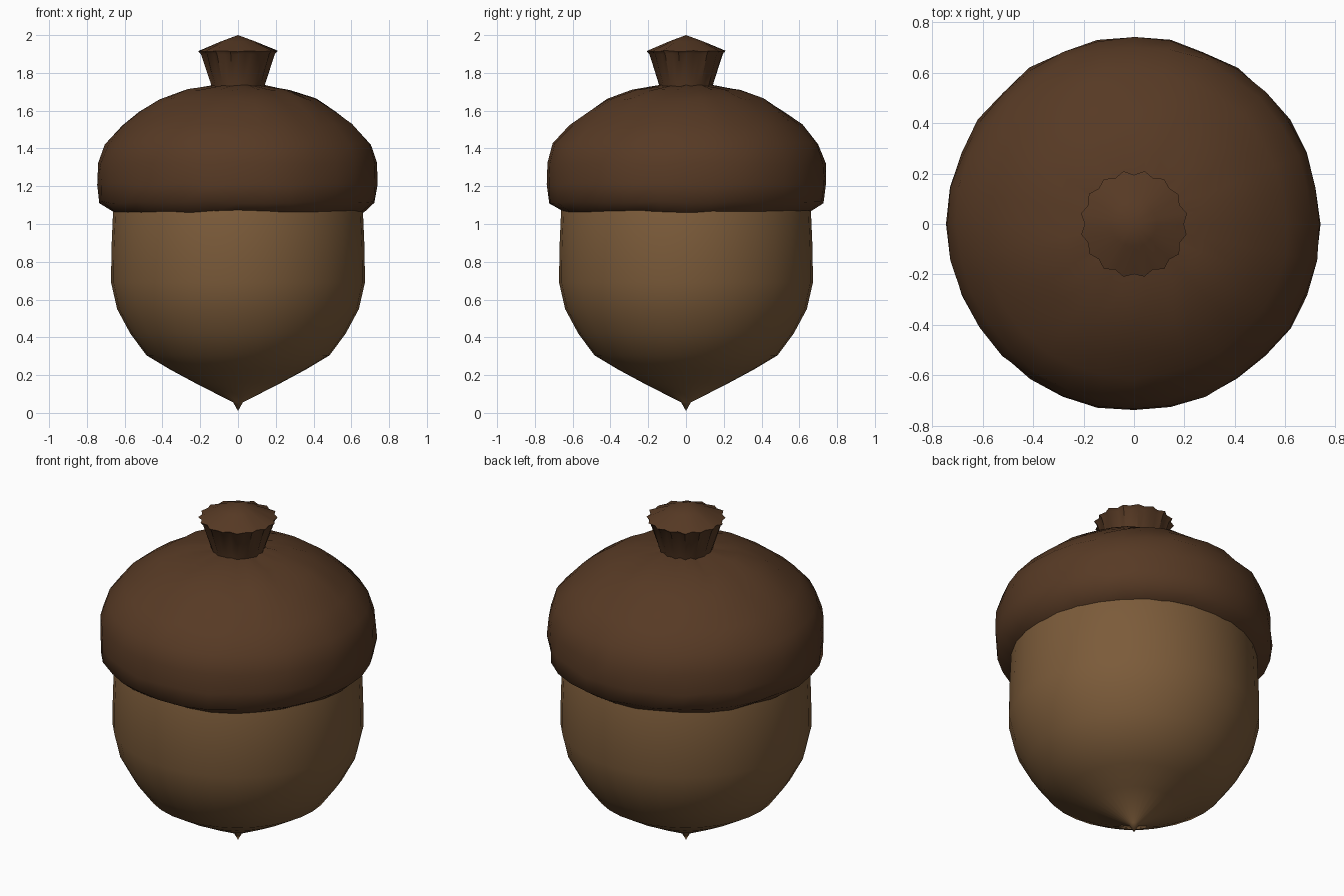
import bpy, bmesh, math, random

if "Cube" in bpy.data.objects:
    bpy.data.objects.remove(bpy.data.objects["Cube"])

random.seed(4)
SIDES = 32


def material(name, color):
    m = bpy.data.materials.new(name)
    m.diffuse_color = (*color, 1)
    m.use_nodes = True
    m.node_tree.nodes["Principled BSDF"].inputs["Base Color"].default_value = m.diffuse_color
    return m


def lathe(name, profile, mat, wobble=None, sharp=60):
    """Spin (radius, z) points round z; radius 0 makes a pole."""
    bm = bmesh.new()
    rings = []
    for j, (r, z) in enumerate(profile):
        if r == 0:
            rings.append([bm.verts.new((0, 0, z))] * SIDES)
            continue
        ring = []
        for i in range(SIDES):
            a = math.tau * i / SIDES
            dr, dz = wobble(i, j) if wobble else (0, 0)
            ring.append(bm.verts.new(((r + dr) * math.cos(a), (r + dr) * math.sin(a), z + dz)))
        rings.append(ring)
    for lo, hi in zip(rings, rings[1:]):
        for i in range(SIDES):
            k = (i + 1) % SIDES
            corners = list(dict.fromkeys((lo[i], lo[k], hi[k], hi[i])))
            bm.faces.new(corners)
    bmesh.ops.recalc_face_normals(bm, faces=bm.faces)
    mesh = bpy.data.meshes.new(name)
    bm.to_mesh(mesh)
    bm.free()
    mesh.materials.append(mat)
    obj = bpy.data.objects.new(name, mesh)
    bpy.context.collection.objects.link(obj)
    bpy.ops.object.select_all(action='DESELECT')
    obj.select_set(True)
    bpy.context.view_layer.objects.active = obj
    bpy.ops.object.shade_smooth_by_angle(angle=math.radians(sharp))
    return obj


tan = material("nut_tan", (0.20, 0.105, 0.042))
brown = material("cap_brown", (0.095, 0.042, 0.018))

# Nut with pointed tip, running up inside the cap
lathe("nut", [(0, 0.01), (0.025, 0.055), (0.23, 0.16), (0.36, 0.23), (0.485, 0.305),
              (0.57, 0.42), (0.64, 0.55), (0.672, 0.69), (0.67, 0.87), (0.66, 1.1),
              (0.62, 1.2), (0, 1.25)], tan)


# Slightly uneven cap with a rolled lower rim
def cap_wobble(i, j):
    return random.uniform(-0.007, 0.007), random.uniform(-0.006, 0.006)


lathe("cap", [(0, 1.15), (0.64, 1.09), (0.66, 1.065), (0.728, 1.115), (0.74, 1.21),
              (0.736, 1.32), (0.705, 1.425), (0.61, 1.525), (0.52, 1.595), (0.42, 1.66),
              (0.28, 1.71), (0.14, 1.732), (0, 1.735)], brown, cap_wobble)


# Flared stem with fluted sides and a low conical top
def stem_wobble(i, j):
    amp = (0.003, 0.004, 0.008, 0.008, 0.001)[j - 1]
    flute = amp if i % 2 else -amp
    return flute + random.uniform(-0.3, 0.3) * amp, random.uniform(-0.4, 0.4) * amp


lathe("stem", [(0, 1.70), (0.135, 1.71), (0.145, 1.75), (0.19, 1.9), (0.205, 1.915),
               (0.09, 1.967), (0, 2.0)], brown, stem_wobble, 40)
